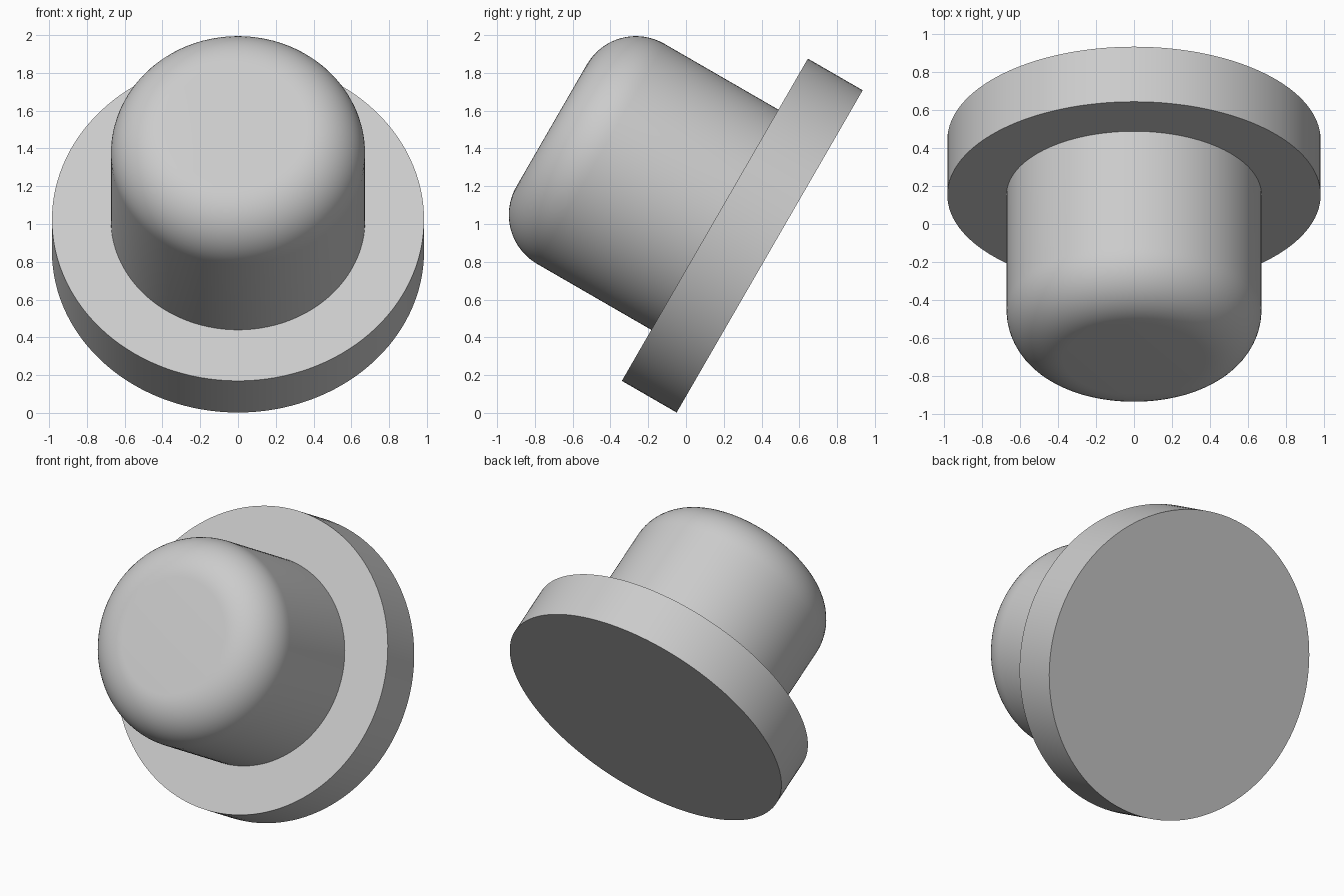
import bpy
import bmesh
from math import pi, sin, cos, radians
from mathutils import Matrix, Vector

if "Cube" in bpy.data.objects:
    bpy.data.objects.remove(bpy.data.objects["Cube"], do_unlink=True)

grey = bpy.data.materials.new("plain grey")
grey.use_nodes = True
colour = (0.6, 0.6, 0.6, 1)
grey.diffuse_color = colour
grey.node_tree.nodes["Principled BSDF"].inputs["Base Color"].default_value = colour

SEGMENTS = 128
TILT = Matrix.Translation((0, 0.443, 0.855)) @ Matrix.Rotation(radians(60), 4, "X")


def lathe(name, profile):
    """Spin an (r, z) profile about its axis, then tilt it into place."""
    bm = bmesh.new()
    verts = [bm.verts.new((r, 0, z)) for r, z in profile]
    edges = [bm.edges.new(pair) for pair in zip(verts, verts[1:])]
    bmesh.ops.spin(bm, geom=verts + edges, cent=(0, 0, 0), axis=(0, 0, 1),
                   angle=2 * pi, steps=SEGMENTS, use_merge=True)
    bmesh.ops.remove_doubles(bm, verts=bm.verts, dist=0.0001)
    # Close each open rim with one flat face
    bmesh.ops.holes_fill(bm, edges=[e for e in bm.edges if e.is_boundary], sides=0)
    bmesh.ops.recalc_face_normals(bm, faces=bm.faces)
    bm.transform(TILT)
    mesh = bpy.data.meshes.new(name)
    bm.to_mesh(mesh)
    bm.free()
    mesh.materials.append(grey)
    obj = bpy.data.objects.new(name, mesh)
    bpy.context.collection.objects.link(obj)
    bpy.ops.object.select_all(action="DESELECT")
    obj.select_set(True)
    bpy.context.view_layer.objects.active = obj
    bpy.ops.object.shade_smooth_by_angle(angle=radians(30))
    return obj


# Wide flange disc
THICKNESS = 0.335
lathe("flange", [(0.985, 0), (0.985, THICKNESS)])

# Round plug with a filleted front rim, seated just inside the flange
RADIUS, END, FILLET, STEPS = 0.673, 1.333, 0.3, 16
rim = [Vector((RADIUS - FILLET, END - FILLET)) + FILLET * Vector((cos(a), sin(a)))
       for a in (i * pi / 2 / STEPS for i in range(STEPS + 1))]
lathe("plug", [(RADIUS, THICKNESS - 0.01)] + [tuple(p) for p in rim])
